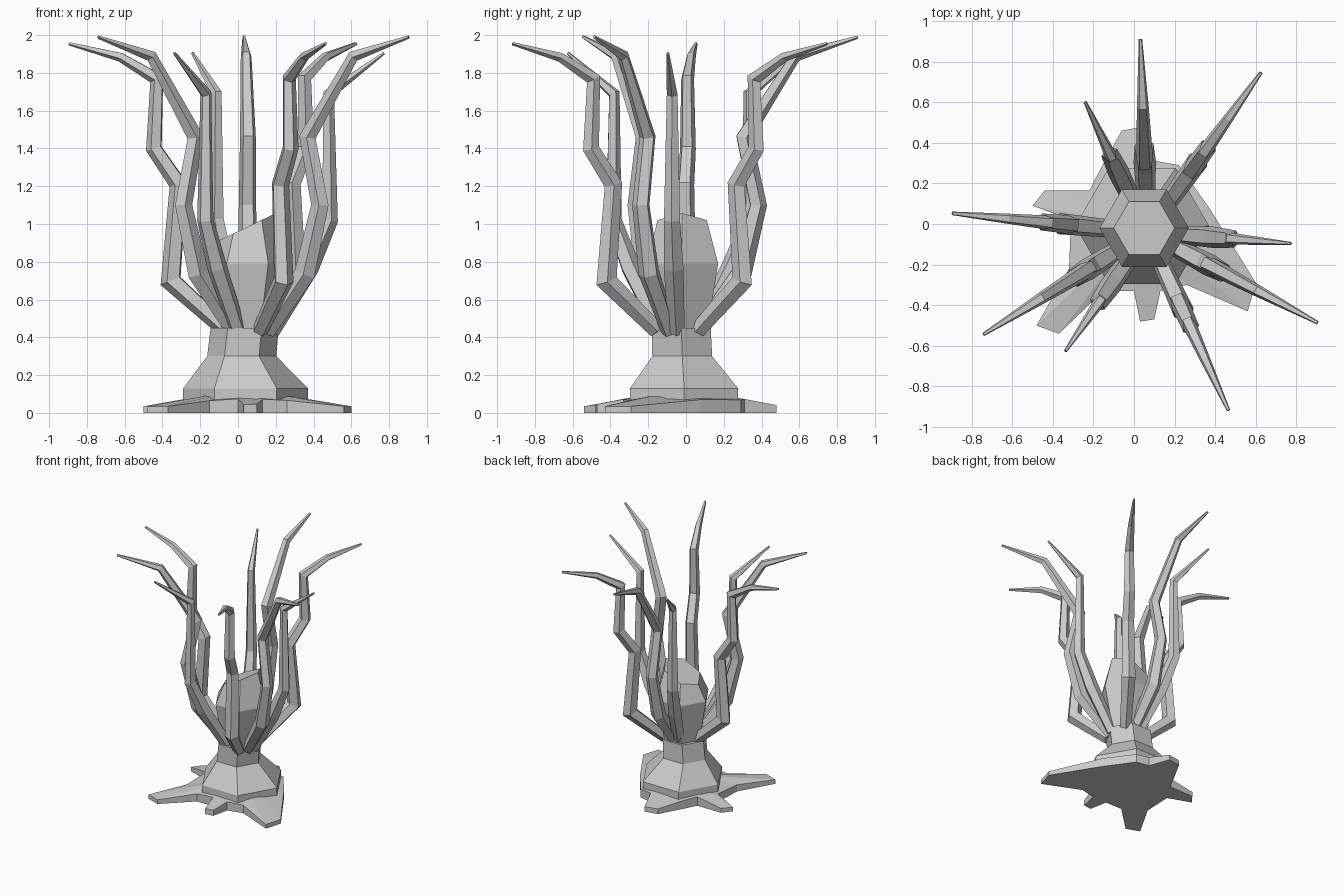
import bpy, math
from mathutils import Vector

if "Cube" in bpy.data.objects:
    bpy.data.objects.remove(bpy.data.objects["Cube"])

CENTRE = Vector((0.065, -0.04, 0))


def make_object(name, verts, faces):
    mesh = bpy.data.meshes.new(name)
    mesh.from_pydata([tuple(v) for v in verts], [], faces)
    obj = bpy.data.objects.new(name, mesh)
    bpy.context.collection.objects.link(obj)
    return obj


def loft(name, rings):
    """Skin equal-sized rings of points and cap both ends."""
    n = len(rings[0])
    verts = [p for ring in rings for p in ring]
    faces = [list(range(n))[::-1], list(range(len(verts) - n, len(verts)))]
    for k in range(len(rings) - 1):
        for i in range(n):
            j = (i + 1) % n
            faces.append((k * n + i, k * n + j, (k + 1) * n + j, (k + 1) * n + i))
    return make_object(name, verts, faces)


def hexagon(z, r, cx, cy, tilt=0):
    pts = []
    for i in range(6):
        a = math.radians(60 * i)
        x = r * math.cos(a)
        pts.append(Vector((cx + x, cy + r * math.sin(a), z + tilt * x)))
    return pts


# Hexagonal trunk and bulb with a slanted top
loft("trunk", [hexagon(0.03, 0.33, 0.04, -0.01), hexagon(0.13, 0.33, 0.04, -0.01),
               hexagon(0.30, 0.183, 0.02, -0.02), hexagon(0.45, 0.18, 0.035, -0.025)])
loft("bulb", [hexagon(0.42, 0.15, 0.04, -0.02), hexagon(0.79, 0.22, 0.05, -0.02),
              hexagon(0.985, 0.15, 0.05, -0.02, 0.48)])

# Irregular star foot: outline points, high in the valleys and thin at the tips
outline = [(0.60, -0.29), (0.37, 0.08), (0.22, 0.29), (0.11, 0.31), (0.05, 0.48),
           (-0.06, 0.46), (-0.16, 0.28), (-0.22, 0.165), (-0.44, 0.165), (-0.50, 0.09),
           (-0.31, 0.02), (-0.32, -0.22), (-0.48, -0.50), (-0.37, -0.54), (-0.15, -0.33),
           (0.0, -0.33), (0.03, -0.48), (0.10, -0.47), (0.13, -0.33), (0.26, -0.30),
           (0.56, -0.43)]
bottom, top = [], []
for x, y in outline:
    r = math.hypot(x - 0.04, y + 0.01)
    bottom.append(Vector((x, y, 0)))
    top.append(Vector((x, y, max(0.035, 0.075 - 0.2 * max(0, r - 0.32)))))
inner = [Vector((0.04 + (p.x - 0.04) * 0.3, -0.01 + (p.y + 0.01) * 0.3, 0.1)) for p in top]
loft("foot", [bottom, top, inner])


def tentacle(name, angle, path, sides=5):
    """Tapered tube along (distance, height, radius) points in a radial plane."""
    a = math.radians(angle)
    out = Vector((math.cos(a), math.sin(a), 0))
    side = Vector((-math.sin(a), math.cos(a), 0))
    pts = [CENTRE + out * d + Vector((0, 0, z)) for d, z, _ in path]
    rings = []
    for i, p in enumerate(pts):
        before = (p - pts[i - 1]).normalized() if i else None
        after = (pts[i + 1] - p).normalized() if i < len(pts) - 1 else None
        t = ((before or after) + (after or before)).normalized()
        stretch = 1 / max(0.7, t.dot(after or before))
        normal = side.cross(t)
        r = path[i][2]
        rings.append([p + side * (r * math.cos(k * math.tau / sides + math.pi / 2))
                      + normal * (r * stretch * math.sin(k * math.tau / sides + math.pi / 2))
                      for k in range(sides)])
    loft(name, rings)


# Three tentacle shapes, each repeated around the body three times
shapes = {
    "long": (92, [(0.10, 0.43, 0.045), (0.33, 0.74, 0.058), (0.42, 1.10, 0.048),
                  (0.345, 1.46, 0.044), (0.62, 1.89, 0.03), (0.95, 1.99, 0.009)]),
    "bent": (54.5, [(0.13, 0.44, 0.045), (0.42, 0.70, 0.055), (0.38, 1.21, 0.048),
                    (0.51, 1.40, 0.044), (0.495, 1.77, 0.036), (0.69, 1.885, 0.026),
                    (0.965, 1.955, 0.009)]),
    "short": (-3 + 120, [(0.11, 0.43, 0.045), (0.31, 0.77, 0.055), (0.42, 1.02, 0.045),
                         (0.415, 1.69, 0.03), (0.71, 1.905, 0.008)]),
}
shapes["short"] = (115.5, shapes["short"][1])
for kind, (start, path) in shapes.items():
    for i in range(3):
        tentacle(f"{kind}_tentacle_{i + 1}", start + 120 * i, path)
